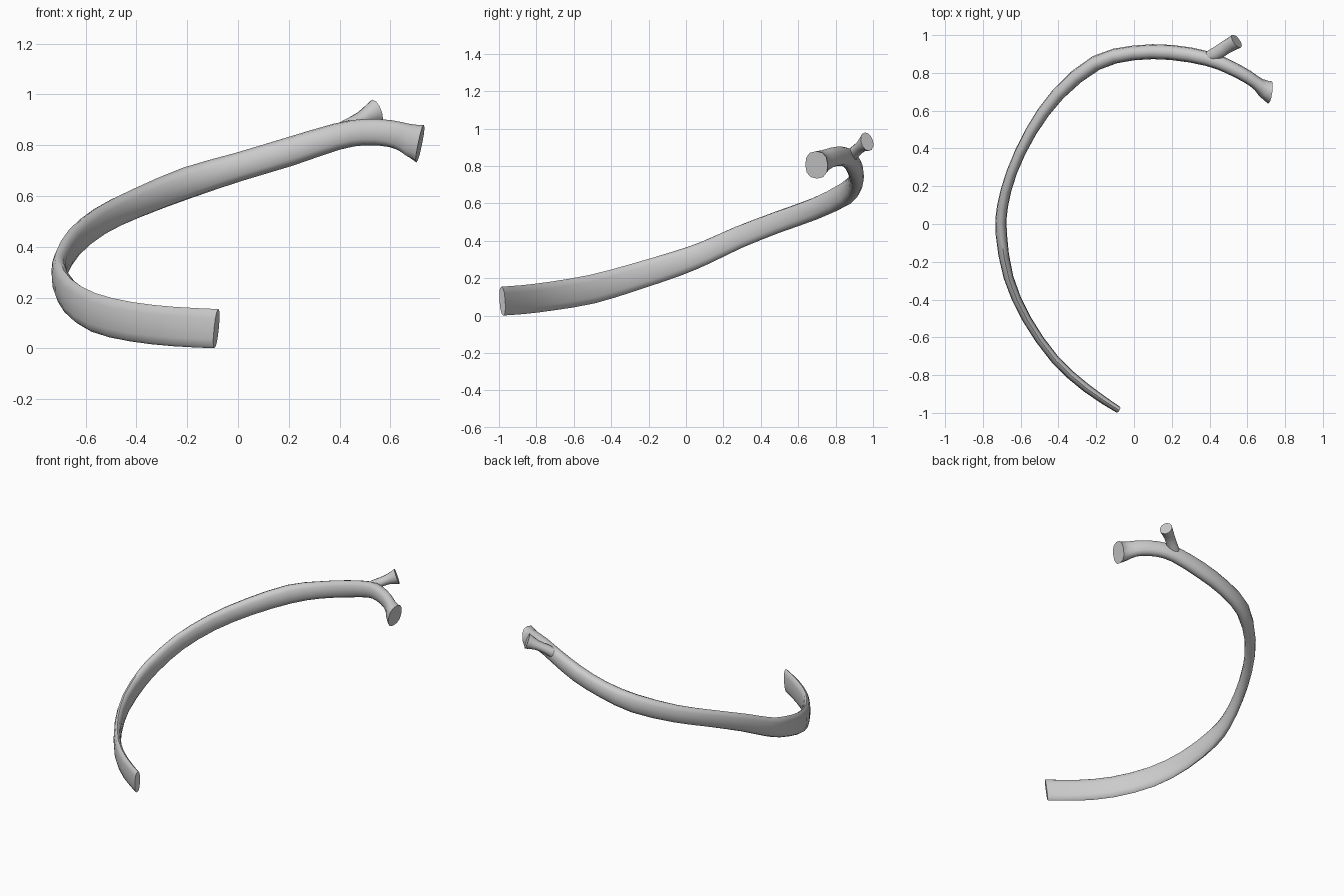
import bpy, bmesh
from math import cos, sin, pi, radians
from mathutils import Vector

if "Cube" in bpy.data.objects:
    bpy.data.objects.remove(bpy.data.objects["Cube"])

SIDES = 12


def catmull(p0, p1, p2, p3, t):
    return 0.5 * (2 * p1 + (p2 - p0) * t + (2 * p0 - 5 * p1 + 4 * p2 - p3) * t * t
                  + (3 * p1 - p0 - 3 * p2 + p3) * t ** 3)


def smooth_rows(rows, steps):
    out = []
    n = len(rows)
    for i in range(n - 1):
        a, b, c, d = (rows[max(0, min(n - 1, k))] for k in (i - 1, i, i + 1, i + 2))
        for s in range(steps):
            out.append([catmull(*q, s / steps) for q in zip(a, b, c, d)])
    return out + [list(rows[-1])]


def loft(name, rows, steps, start_normal=None, end_normal=None, power=0.85):
    """Sweep an upright oval along rows of x, y, z, width, height."""
    rows = smooth_rows(rows, steps)
    pts = [Vector(r[:3]) for r in rows]
    bm = bmesh.new()
    rings = []
    for i, r in enumerate(rows):
        t = (pts[min(i + 1, len(pts) - 1)] - pts[max(i - 1, 0)]).normalized()
        if i == 0 and start_normal:
            t = Vector(start_normal).normalized()
        if i == len(pts) - 1 and end_normal:
            t = Vector(end_normal).normalized()
        side = t.cross(Vector((0, 0, 1))).normalized()
        up = side.cross(t)
        ring = []
        for k in range(SIDES):
            a = 2 * pi * k / SIDES
            c, s = cos(a), sin(a)
            c = abs(c) ** power * (1 if c > 0 else -1)
            s = abs(s) ** power * (1 if s > 0 else -1)
            ring.append(bm.verts.new(pts[i] + side * c * r[3] / 2 + up * s * r[4] / 2))
        rings.append(ring)
    for a, b in zip(rings, rings[1:]):
        for k in range(SIDES):
            j = (k + 1) % SIDES
            bm.faces.new((a[k], a[j], b[j], b[k]))
    bm.faces.new(rings[0][::-1])
    bm.faces.new(rings[-1])
    bmesh.ops.recalc_face_normals(bm, faces=bm.faces[:])
    mesh = bpy.data.meshes.new(name)
    bm.to_mesh(mesh)
    bm.free()
    ob = bpy.data.objects.new(name, mesh)
    bpy.context.collection.objects.link(ob)
    bpy.ops.object.select_all(action='DESELECT')
    ob.select_set(True)
    bpy.context.view_layer.objects.active = ob
    bpy.ops.object.shade_smooth_by_angle(angle=radians(50))
    return ob


# Curved shaft, from the flat front end round to the flared head
shaft = [
    (-0.085, -0.982, 0.078, 0.036, 0.155),
    (-0.25, -0.870, 0.086, 0.046, 0.155),
    (-0.42, -0.715, 0.105, 0.046, 0.155),
    (-0.57, -0.500, 0.142, 0.048, 0.155),
    (-0.665, -0.280, 0.205, 0.052, 0.145),
    (-0.703, -0.050, 0.278, 0.060, 0.135),
    (-0.695, 0.100, 0.335, 0.058, 0.124),
    (-0.645, 0.280, 0.418, 0.056, 0.118),
    (-0.545, 0.490, 0.500, 0.062, 0.115),
    (-0.40, 0.690, 0.572, 0.072, 0.118),
    (-0.20, 0.853, 0.652, 0.080, 0.125),
    (0.0, 0.906, 0.714, 0.078, 0.113),
    (0.20, 0.908, 0.774, 0.080, 0.113),
    (0.39, 0.875, 0.834, 0.078, 0.105),
    (0.50, 0.833, 0.852, 0.074, 0.104),
    (0.60, 0.780, 0.846, 0.070, 0.106),
    (0.66, 0.738, 0.828, 0.072, 0.118),
    (0.717, 0.698, 0.806, 0.122, 0.150),
]
loft("rib_shaft", shaft, 2, (-0.84, 0.52, 0.12), (0.97, -0.13, -0.2))

# Short side branch near the head, widening to its tip
branch = [
    (0.37, 0.870, 0.835, 0.060, 0.070),
    (0.44, 0.905, 0.878, 0.072, 0.060),
    (0.49, 0.938, 0.905, 0.072, 0.062),
    (0.543, 0.968, 0.930, 0.082, 0.105),
]
loft("rib_branch", branch, 2, None, (0.75, 0.55, 0.32), 1.0)
